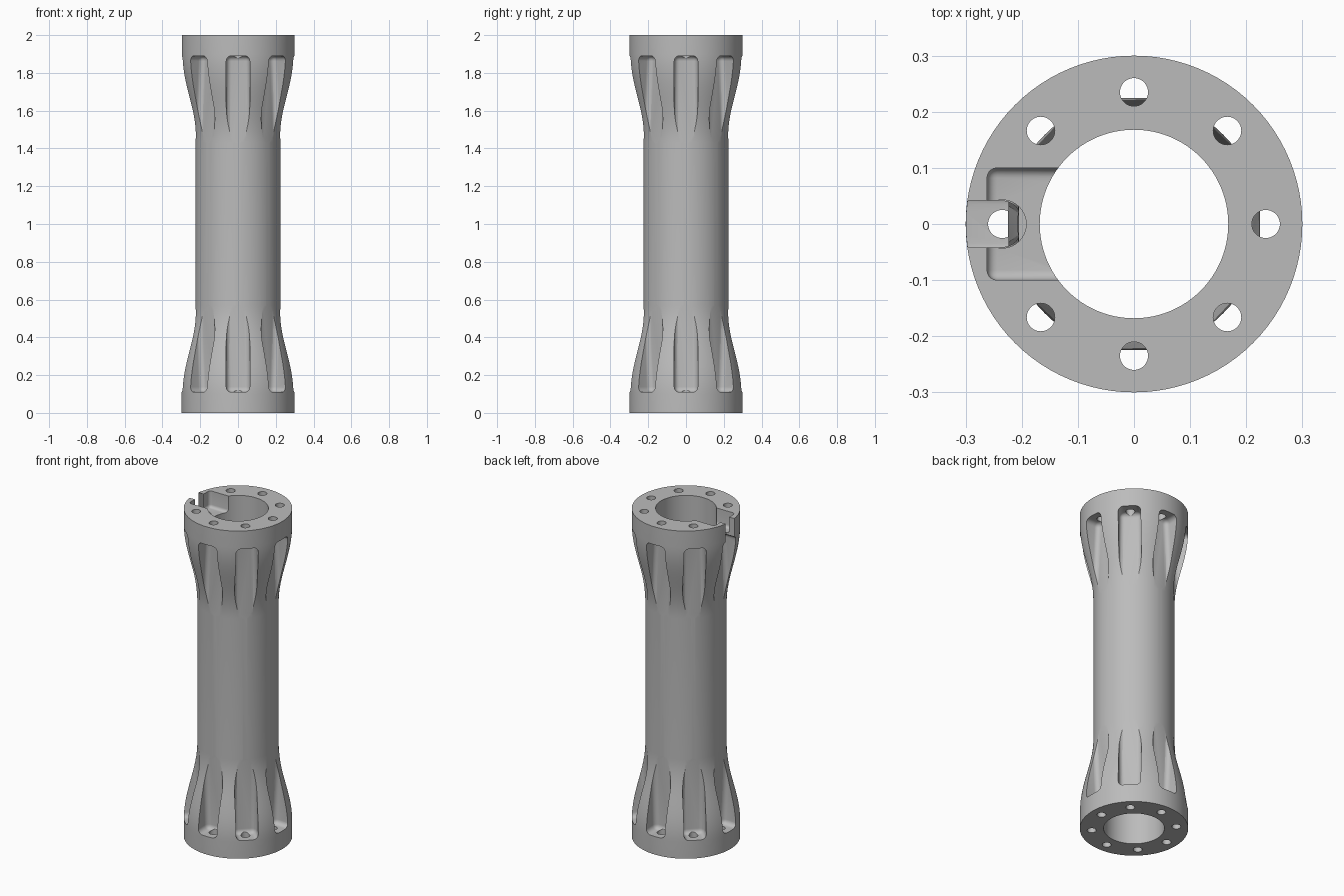
import bpy, bmesh, math
from mathutils import Matrix, Vector

cube = bpy.data.objects.get("Cube")
if cube:
    bpy.data.objects.remove(cube, do_unlink=True)

R_END, R_NECK, R_BORE, R_BOLTS = 0.30, 0.225, 0.168, 0.235
FLARE_LOW, FLARE_HIGH, HEIGHT = 0.10, 0.57, 2.0
SEGMENTS, COUNT = 96, 8

grey = bpy.data.materials.new("machined grey")
grey.use_nodes = True
grey.diffuse_color = (0.5, 0.5, 0.5, 1)
grey.node_tree.nodes["Principled BSDF"].inputs["Base Color"].default_value = (0.5, 0.5, 0.5, 1)


def make_object(name, bm):
    bmesh.ops.recalc_face_normals(bm, faces=bm.faces)
    mesh = bpy.data.meshes.new(name)
    bm.to_mesh(mesh)
    bm.free()
    mesh.materials.append(grey)
    obj = bpy.data.objects.new(name, mesh)
    bpy.context.scene.collection.objects.link(obj)
    return obj


def add_box(bm, low, high, radius):
    """Box between two corners, with every edge rounded."""
    low, high = Vector(low), Vector(high)
    part = bmesh.new()
    bmesh.ops.create_cube(part, size=1)
    for v in part.verts:
        v.co = (low + high) / 2 + v.co * (high - low)
    if radius:
        bmesh.ops.bevel(part, geom=part.edges[:], offset=radius, segments=5,
                        profile=0.5, affect='EDGES')
    temp = bpy.data.meshes.new("temp")
    part.to_mesh(temp)
    part.free()
    before = set(bm.verts)
    bm.from_mesh(temp)
    bpy.data.meshes.remove(temp)
    return [v for v in bm.verts if v not in before]


def add_cone(bm, x, y, z0, z1, r0, r1):
    place = Matrix.Translation((x, y, (z0 + z1) / 2))
    bmesh.ops.create_cone(bm, cap_ends=True, segments=40, radius1=r0,
                          radius2=r1, depth=z1 - z0, matrix=place)


# Flared tube: lathe a closed profile of bore and outer wall
flare = []
for i in range(17):
    t = i / 16
    r = R_NECK + (R_END - R_NECK) * (0.5 + 0.5 * math.cos(math.pi * t))
    flare.append((r, FLARE_LOW + t * (FLARE_HIGH - FLARE_LOW)))
profile = [(R_BORE, 0), (R_END, 0)] + flare
profile += [(r, HEIGHT - z) for r, z in reversed(flare)]
profile += [(R_END, HEIGHT), (R_BORE, HEIGHT)]
bm = bmesh.new()
rings = []
for s in range(SEGMENTS):
    a = 2 * math.pi * s / SEGMENTS
    rings.append([bm.verts.new((r * math.cos(a), r * math.sin(a), z)) for r, z in profile])
for s in range(SEGMENTS):
    ring, following = rings[s], rings[(s + 1) % SEGMENTS]
    for k in range(len(profile)):
        j = (k + 1) % len(profile)
        bm.faces.new((ring[k], following[k], following[j], ring[j]))
body = make_object("flared_tube", bm)

# Rounded flutes around both flares, floors sloping out toward the neck
flutes = bmesh.new()
for top in (False, True):
    for i in range(COUNT):
        verts = add_box(flutes, (0.204, -0.0625, 0.11), (0.42, 0.0625, 0.66), 0.028)
        turn = Matrix.Rotation(2 * math.pi * i / COUNT, 3, 'Z')
        for v in verts:
            v.co.x += 0.045 * (v.co.z - 0.11)
            if top:
                v.co.z = HEIGHT - v.co.z
            v.co = turn @ v.co

# Bolt holes through both end flanges into the flutes
holes = bmesh.new()
for z0, z1 in ((-0.05, 0.15), (HEIGHT - 0.15, HEIGHT + 0.05)):
    for i in range(COUNT):
        a = 2 * math.pi * i / COUNT
        add_cone(holes, R_BOLTS * math.cos(a), R_BOLTS * math.sin(a), z0, z1, 0.025, 0.025)

# Cable pocket beside the bore, outward slot and tapered opening below it
pocket = bmesh.new()
add_box(pocket, (-0.262, -0.1, 1.9), (-0.06, 0.1, 2.1), 0.018)
slot = bmesh.new()
add_box(slot, (-0.4, -0.042, 1.86), (-0.24, 0.042, 2.1), 0)
opening = bmesh.new()
add_cone(opening, -R_BOLTS, 0, 1.72, 1.93, 0.012, 0.048)

for name, cutter_mesh in (("flute_cutter", flutes), ("hole_cutter", holes),
                          ("pocket_cutter", pocket), ("slot_cutter", slot),
                          ("opening_cutter", opening)):
    cutter = make_object(name, cutter_mesh)
    cutter.hide_render = True
    mod = body.modifiers.new(name, 'BOOLEAN')
    mod.operation = 'DIFFERENCE'
    mod.solver = 'EXACT'
    mod.object = cutter
    bpy.context.view_layer.objects.active = body
    bpy.ops.object.modifier_apply(modifier=mod.name)
    bpy.data.objects.remove(cutter, do_unlink=True)

# Smooth curves with crisp edges
bpy.ops.object.select_all(action='DESELECT')
body.select_set(True)
bpy.context.view_layer.objects.active = body
bpy.ops.object.shade_smooth_by_angle(angle=math.radians(25))
